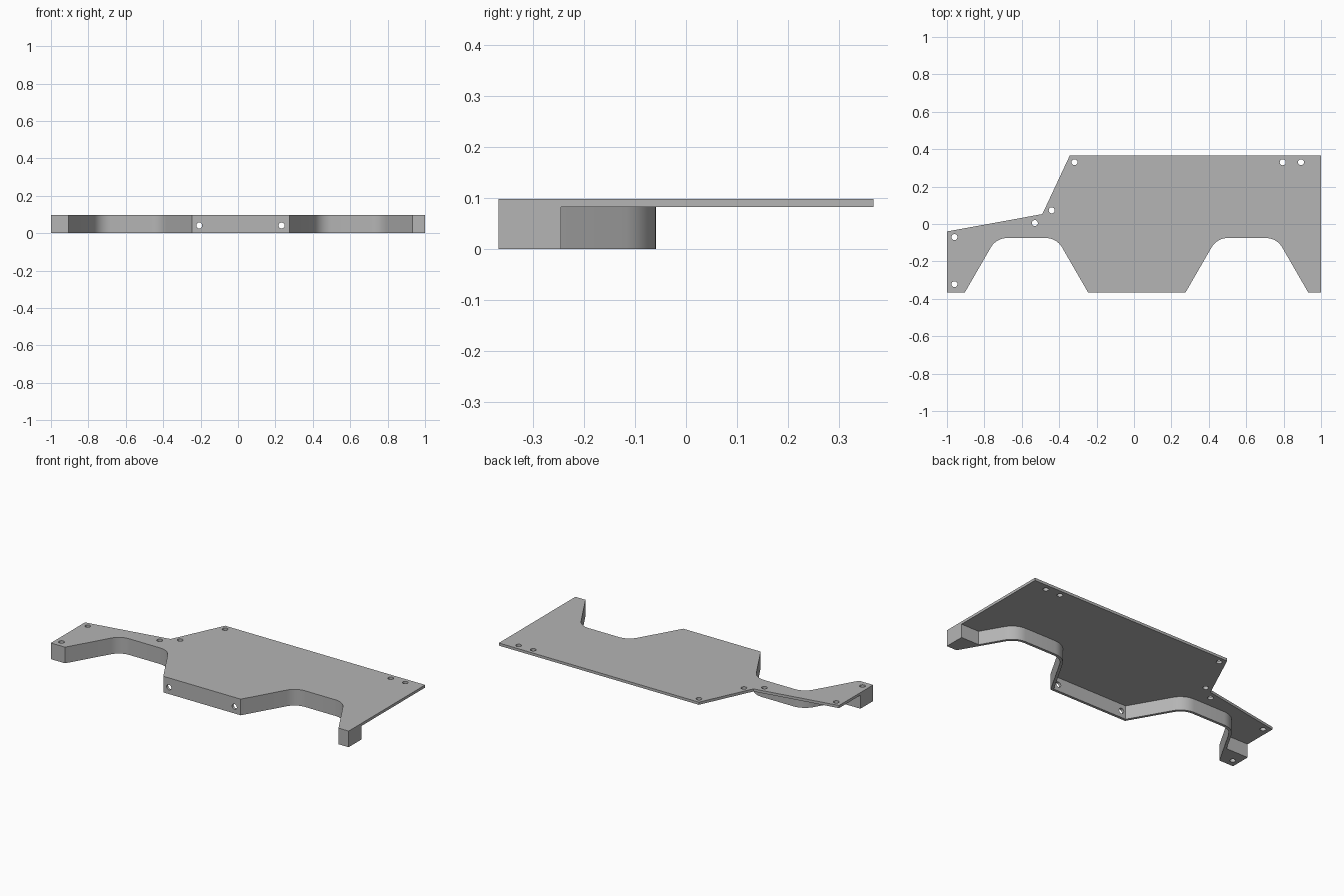
import bpy, bmesh, math
from mathutils import Vector

cube = bpy.data.objects.get("Cube")
if cube:
    bpy.data.objects.remove(cube)

TOP, WALL = 0.098, 0.016          # overall height, sheet thickness
FRONT, BACK = -0.367, 0.367
BLOCK_Y, ARCH_Y = -0.245, -0.075  # rear of end blocks, depth of arches
ARCHES = [(-0.905, -0.245), (0.275, 0.932)]
RADIUS = 0.1

grey = bpy.data.materials.new("grey_metal")
grey.use_nodes = True
grey.diffuse_color = (0.46, 0.46, 0.46, 1)
grey.node_tree.nodes["Principled BSDF"].inputs["Base Color"].default_value = (0.46, 0.46, 0.46, 1)


def fillet(before, corner, after, radius, steps=8):
    """Points of an arc that rounds one corner."""
    p, a, b = Vector(corner), Vector(before), Vector(after)
    u, v = (a - p).normalized(), (b - p).normalized()
    half = u.angle(v) / 2
    centre = p + (u + v).normalized() * radius / math.sin(half)
    start = p + u * radius / math.tan(half) - centre
    turn = start.angle_signed(p + v * radius / math.tan(half) - centre)
    pts = []
    for i in range(steps + 1):
        t = -turn * i / steps
        c, s = math.cos(t), math.sin(t)
        pts.append((centre.x + c * start.x - s * start.y,
                    centre.y + s * start.x + c * start.y))
    return pts


def arch(x0, x1, y0, y1, offset):
    """Rounded 60 degree arch, widened by offset, with feet at y0 and y1."""
    tan60, shift = math.tan(math.radians(60)), offset / math.sin(math.radians(60))
    left = lambda y: (x0 - shift + (y - FRONT) / tan60, y)
    right = lambda y: (x1 + shift - (y - FRONT) / tan60, y)
    top = ARCH_Y + offset
    a, b, c, d = left(y0), left(top), right(top), right(y1)
    r = RADIUS + offset
    return [a] + fillet(a, b, c, r) + fillet(b, c, d, r) + [d]


def prism(name, pts, z0, z1):
    bm = bmesh.new()
    face = bm.faces.new([bm.verts.new((x, y, z0)) for x, y in pts])
    out = bmesh.ops.extrude_face_region(bm, geom=[face])
    verts = [g for g in out["geom"] if isinstance(g, bmesh.types.BMVert)]
    bmesh.ops.translate(bm, verts=verts, vec=(0, 0, z1 - z0))
    bmesh.ops.recalc_face_normals(bm, faces=bm.faces)
    mesh = bpy.data.meshes.new(name)
    bm.to_mesh(mesh)
    bm.free()
    obj = bpy.data.objects.new(name, mesh)
    bpy.context.collection.objects.link(obj)
    mesh.materials.append(grey)
    return obj


def cut(target, cutter):
    cutter.hide_render = True
    mod = target.modifiers.new("cut", "BOOLEAN")
    mod.operation, mod.solver, mod.object = "DIFFERENCE", "EXACT", cutter
    bpy.context.view_layer.objects.active = target
    bpy.ops.object.modifier_apply(modifier=mod.name)
    bpy.data.objects.remove(cutter)


def drill(target, location, depth, rotation=(0, 0, 0)):
    bpy.ops.mesh.primitive_cylinder_add(vertices=24, radius=0.016, depth=depth,
                                        location=location, rotation=rotation)
    cutter = bpy.context.object
    cutter.data.materials.append(grey)
    cut(target, cutter)


# Full outline of the mounting plate
outline = [(-1, FRONT)]
for x0, x1 in ARCHES:
    outline += arch(x0, x1, FRONT, FRONT, 0)
outline += [(1, FRONT), (1, BACK), (-0.343, BACK), (-0.49, 0.053), (-1, -0.04)]
plate = prism("flanged_mounting_plate", outline, 0, TOP)

# Hollow underside, leaving the thin front flange and two solid end blocks
inner = FRONT + WALL
pocket = [(-1.1, BLOCK_Y)]
pocket += arch(*ARCHES[0], BLOCK_Y, inner, WALL)
pocket += arch(*ARCHES[1], inner, BLOCK_Y, WALL)
pocket += [(1.1, BLOCK_Y), (1.1, 0.5), (-1.1, 0.5)]
cut(plate, prism("pocket_cutter", pocket, -0.1, TOP - WALL))

# Screw holes down through the plate
for x, y in [(-0.96, -0.07), (-0.96, -0.322), (-0.53, 0.005), (-0.44, 0.073),
             (-0.318, 0.33), (0.795, 0.33), (0.893, 0.33)]:
    drill(plate, (x, y, TOP / 2), 0.4)

# Screw holes through the front flange
for x in (-0.207, 0.233):
    drill(plate, (x, FRONT, 0.041), 0.1, (math.pi / 2, 0, 0))

bpy.ops.object.select_all(action="DESELECT")
plate.select_set(True)
bpy.context.view_layer.objects.active = plate
bpy.ops.object.shade_smooth_by_angle(angle=math.radians(30))
